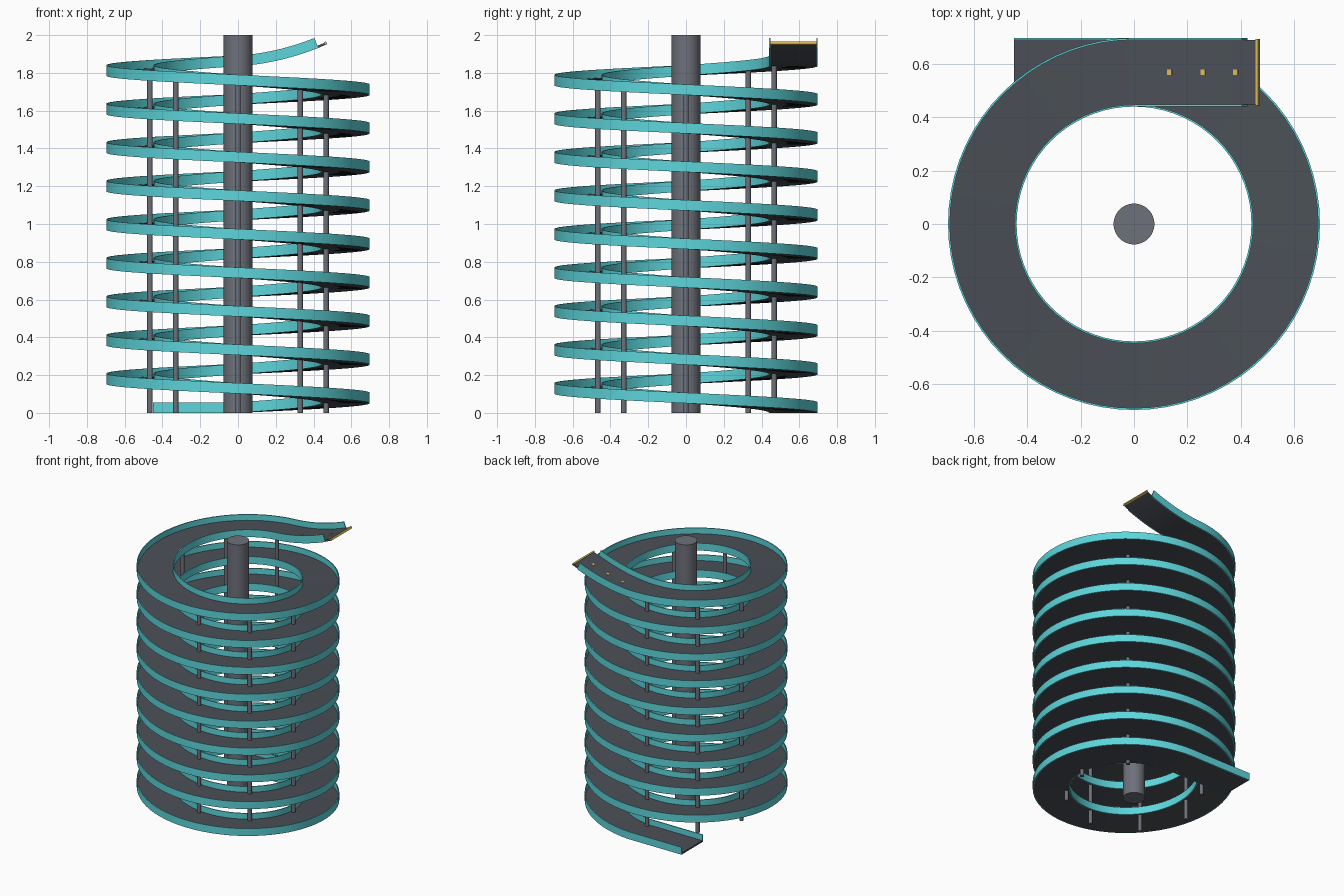
import bpy
from math import sin, cos, pi, radians, atan

if "Cube" in bpy.data.objects:
    bpy.data.objects.remove(bpy.data.objects["Cube"])

PITCH, TURNS, SEGS = 0.204, 9, 72
R_IN, R_OUT, WALL = 0.44, 0.697, 0.007
DECK_T, WALL_H = 0.012, 0.056
R_MID = (R_IN + R_OUT) / 2
SLOPE = PITCH / (2 * pi * R_MID)


def material(name, rgb):
    m = bpy.data.materials.new(name)
    m.diffuse_color = (*rgb, 1)
    m.use_nodes = True
    m.node_tree.nodes["Principled BSDF"].inputs["Base Color"].default_value = m.diffuse_color
    return m


DARK = material("dark_belt", (0.07, 0.08, 0.095))
CYAN = material("cyan_rail", (0.11, 0.67, 0.71))
STEEL = material("steel", (0.155, 0.165, 0.195))
YELLOW = material("yellow_mark", (0.7, 0.5, 0.1))


# Stations along the track: each maps (radius, height) to a point
def straight_station(x):
    if x <= 0:
        return lambda r, h: (x, r, h)
    z = PITCH * TURNS + SLOPE * x + 0.40 * x * x
    a = atan(SLOPE + 0.80 * x)
    return lambda r, h: (x - h * sin(a), r, z + h * cos(a))


def helix_station(i):
    t = i / SEGS
    a = pi / 2 - 2 * pi * t
    return lambda r, h: (r * cos(a), r * sin(a), PITCH * t + h)


def track(x_end):
    s = [straight_station(-0.45)]
    s += [helix_station(i) for i in range(SEGS * TURNS + 1)]
    return s + [straight_station(x_end * i / 14) for i in range(1, 15)]


# Sweep a rectangular section along stations
def sweep(name, stations, r0, r1, h0, h1, mat):
    section = [(r0, h0), (r1, h0), (r1, h1), (r0, h1)]
    verts = [s(r, h) for s in stations for r, h in section]
    n = len(stations)
    faces = [(4 * i + k, 4 * i + (k + 1) % 4, 4 * i + 4 + (k + 1) % 4, 4 * i + 4 + k)
             for i in range(n - 1) for k in range(4)]
    faces += [(3, 2, 1, 0), tuple(4 * n - 4 + k for k in range(4))]
    me = bpy.data.meshes.new(name)
    me.from_pydata(verts, [], faces)
    ob = bpy.data.objects.new(name, me)
    bpy.context.collection.objects.link(ob)
    me.materials.append(mat)
    # consistent outward normals and smooth curved faces
    bpy.ops.object.select_all(action='DESELECT')
    ob.select_set(True)
    bpy.context.view_layer.objects.active = ob
    bpy.ops.object.mode_set(mode='EDIT')
    bpy.ops.mesh.select_all(action='SELECT')
    bpy.ops.mesh.normals_make_consistent(inside=False)
    bpy.ops.object.mode_set(mode='OBJECT')
    bpy.ops.object.shade_smooth_by_angle(angle=radians(30))
    return ob


def cylinder(name, x, y, radius, top, sides):
    bpy.ops.mesh.primitive_cylinder_add(vertices=sides, radius=radius, depth=top,
                                        location=(x, y, top / 2))
    ob = bpy.context.object
    ob.name = name
    ob.data.materials.append(STEEL)
    bpy.ops.object.shade_smooth_by_angle(angle=radians(40))


# Conveyor deck with its inner and outer side rails
sweep("spiral_deck", track(0.462), R_IN + WALL, R_OUT - WALL, 0, DECK_T, DARK)
sweep("inner_rail", track(0.425), R_IN, R_IN + WALL, 0, WALL_H, CYAN)
sweep("outer_rail", track(0.425), R_OUT - WALL, R_OUT, 0, WALL_H, CYAN)

# Yellow lip at the discharge end and marks along its middle
sweep("discharge_lip", [straight_station(0.462), straight_station(0.472)],
      R_IN + 0.005, R_OUT - 0.003, 0, DECK_T + 0.004, YELLOW)
for i, x in enumerate((0.135, 0.262, 0.385)):
    sweep(f"deck_mark_{i + 1}", [straight_station(x - 0.009), straight_station(x + 0.009)],
          R_MID - 0.01, R_MID + 0.01, DECK_T - 0.003, DECK_T + 0.004, YELLOW)

# Central column
cylinder("centre_column", 0, 0, 0.0765, 2.0, 48)

# Ring of posts, each reaching the underside of the top turn
for k in range(8):
    a = pi / 2 - (k + 1) * pi / 4
    top = PITCH * (TURNS - 1 + (k + 1) / 8) + 0.004
    cylinder(f"support_post_{k + 1}", 0.466 * cos(a), 0.466 * sin(a), 0.0145, top, 16)
